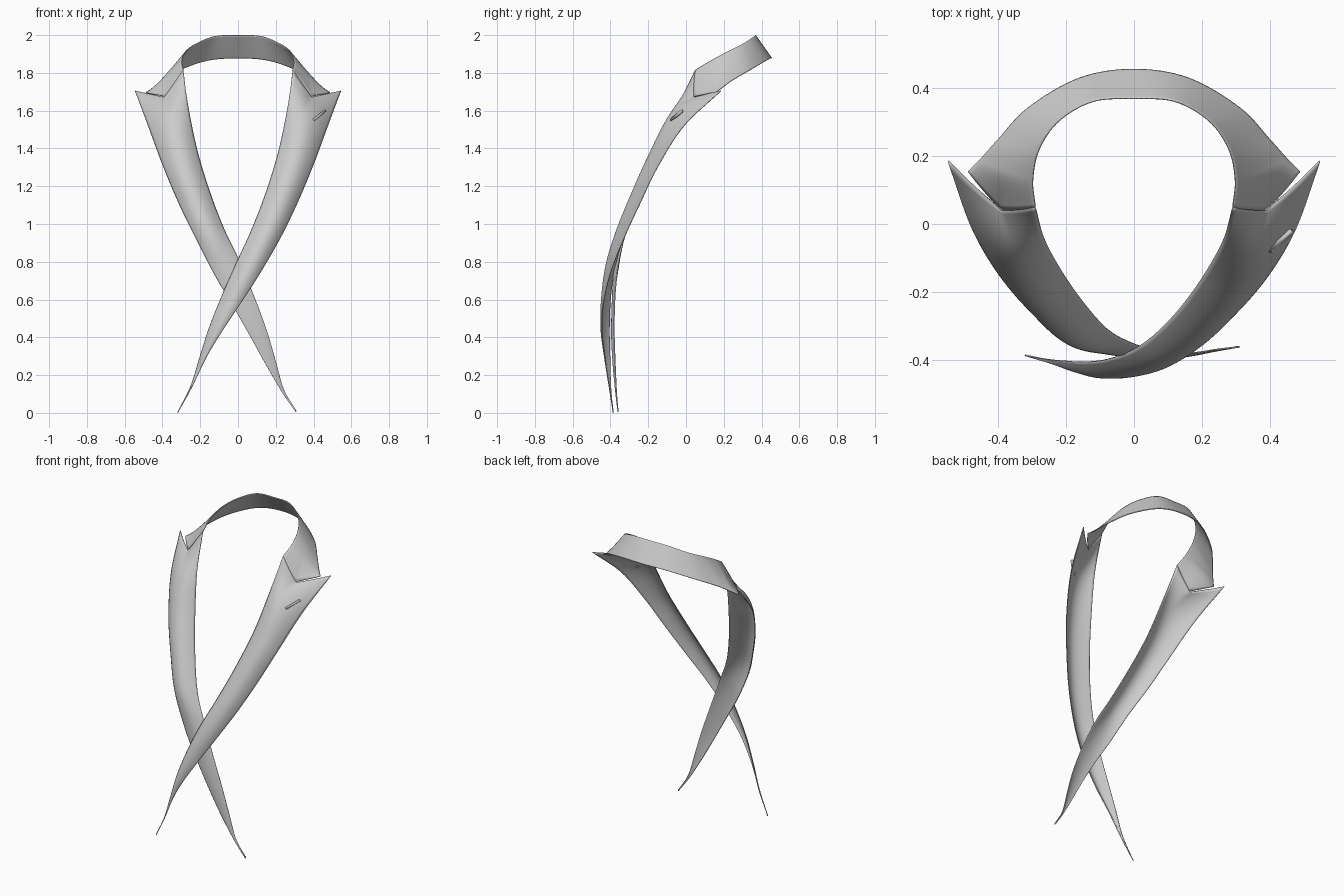
import bpy
from mathutils import Vector

if "Cube" in bpy.data.objects:
    bpy.data.objects.remove(bpy.data.objects["Cube"])


def catmull(pts, t):
    """Smooth curve through pts; t counts whole points."""
    i = min(int(t), len(pts) - 2)
    f = t - i
    p1, p2 = pts[i], pts[i + 1]
    p0 = pts[i - 1] if i > 0 else 2 * p1 - p2
    p3 = pts[i + 2] if i + 2 < len(pts) else 2 * p2 - p1
    return 0.5 * (2 * p1 + (p2 - p0) * f + (2 * p0 - 5 * p1 + 4 * p2 - p3) * f * f
                  + (3 * p1 - p0 - 3 * p2 + p3) * f ** 3)


def finish(name, verts, faces, mirror=False, thickness=0.005):
    me = bpy.data.meshes.new(name)
    me.from_pydata(verts, [], faces)
    ob = bpy.data.objects.new(name, me)
    bpy.context.collection.objects.link(ob)
    if mirror:
        ob.modifiers.new("mirror", 'MIRROR').merge_threshold = 0.002
    sol = ob.modifiers.new("cloth", 'SOLIDIFY')
    sol.thickness, sol.offset = thickness, 0
    bpy.ops.object.select_all(action='DESELECT')
    ob.select_set(True)
    bpy.context.view_layer.objects.active = ob
    bpy.ops.object.shade_smooth_by_angle(angle=0.7)
    return ob


def cloth_strip(name, inner, outer, bulge, notch, peak, notch_at_end=False,
                flip=1, mirror=False, start=0, steps=8, across=20):
    """Strip between two edge curves, bulged forward, with a V notch pulled into one end."""
    inner = [Vector(p) for p in inner]
    outer = [Vector(p) for p in outer]
    bulge = [Vector((0, -b, 0)) for b in bulge]
    last = len(inner) - 1
    n = (last - start) * steps
    verts, faces = [], []
    for r in range(n + 1):
        t = start + r / steps
        a, b, c = (catmull(q, t) for q in (inner, outer, bulge))
        d = last - t if notch_at_end else t
        w = max(0, 1 - d) ** 1.5
        for k in range(across + 1):
            u = k / across
            tent = min(u / peak, (1 - u) / (1 - peak))
            p = a.lerp(b, u) + c * 4 * u * (1 - u) + Vector(notch) * tent * w
            verts.append((p.x * flip, p.y, p.z))
    m = across + 1
    for r in range(n):
        for k in range(across):
            i = r * m + k
            faces.append((i, i + 1, i + m + 1, i + m))
    return finish(name, verts, faces, mirror)


# Collar band: half, from the back of the neck to the seam with the lapel
# (the first row only sets the curve direction at the centre)
cloth_strip(
    "collar",
    [(-.12, .36, 1.994), (0, .368, 1.998), (.12, .36, 1.994), (.22, .303, 1.955),
     (.278, .22, 1.912), (.297, .13, 1.863), (.29, .05, 1.815)],
    [(-.16, .427, 1.866), (0, .453, 1.878), (.16, .427, 1.866), (.31, .34, 1.815),
     (.40, .245, 1.76), (.45, .19, 1.72), (.487, .155, 1.695)],
    [0, 0, 0, 0, .005, .012, .014],
    notch=(0, -.047, -.08), peak=.5, notch_at_end=True, mirror=True, start=1)

# Upper edges shared by both lapels (tip down to the crossing)
inner_top = [(.29, .05, 1.815), (.262, -.045, 1.61), (.214, -.135, 1.38),
             (.148, -.23, 1.165), (.075, -.31, .975)]
outer_top = [(.545, .185, 1.705), (.475, -.01, 1.52), (.397, -.145, 1.31),
             (.315, -.24, 1.115), (.228, -.323, .935)]

# Front lapel, crossing over
cloth_strip(
    "front_lapel",
    inner_top + [(0, -.367, .81), (-.08, -.397, .63), (-.15, -.405, .455),
                 (-.2, -.402, .3), (-.25, -.397, .14), (-.32, -.385, .003)],
    outer_top + [(.125, -.395, .755), (.02, -.435, .59), (-.08, -.445, .44),
                 (-.165, -.43, .30), (-.238, -.408, .15), (-.318, -.385, 0)],
    [.014, .058, .065, .062, .055, .042, .028, .02, .012, .004, 0],
    notch=(0, -.045, -.1), peak=.4)

# Back lapel, crossing under
cloth_strip(
    "back_lapel",
    inner_top + [(0, -.352, .82), (-.08, -.375, .63), (-.15, -.38, .44),
                 (-.2, -.375, .27), (-.243, -.368, .12), (-.31, -.36, .01)],
    outer_top + [(.12, -.365, .725), (.02, -.385, .555), (-.065, -.39, .405),
                 (-.145, -.385, .26), (-.233, -.372, .11), (-.305, -.36, .005)],
    [.014, .058, .065, .06, .045, .022, .01, .008, .005, .002, 0],
    notch=(0, -.045, -.1), peak=.4, flip=-1)

# Buttonhole slit on the front lapel
finish("buttonhole",
       [(.395, -.078, 1.555), (.403, -.078, 1.545), (.466, -.02, 1.595), (.458, -.02, 1.605)],
       [(0, 1, 2, 3)], thickness=.012)
